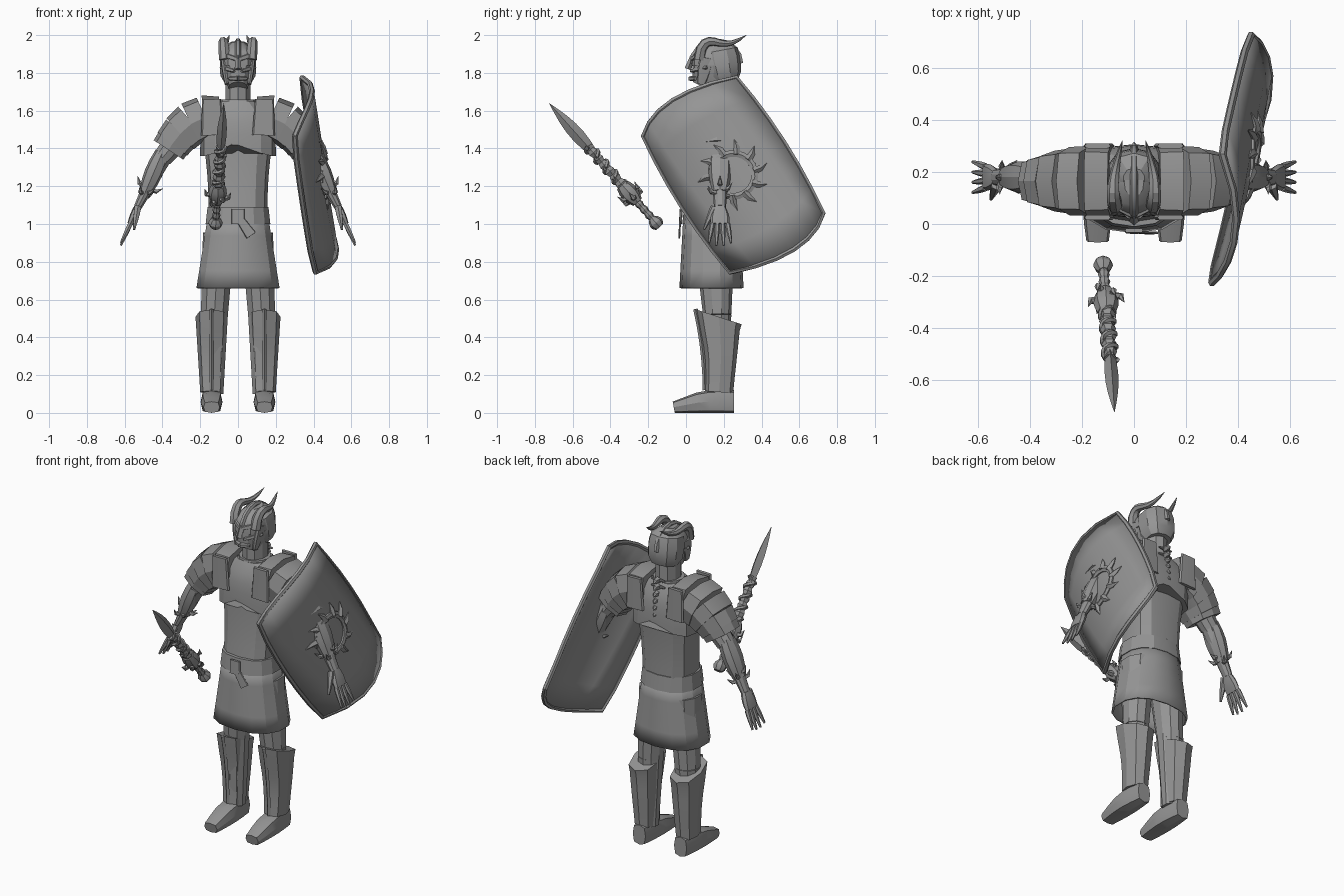
import bpy, bmesh, math
from math import sin, cos, pi, tau
from mathutils import Vector

if "Cube" in bpy.data.objects:
    bpy.data.objects.remove(bpy.data.objects["Cube"])

grey = bpy.data.materials.new("stone_grey")
grey.use_nodes = True
COLOUR = (.3, .3, .3, 1)
grey.diffuse_color = COLOUR
grey.node_tree.nodes["Principled BSDF"].inputs["Base Color"].default_value = COLOUR

X, Y, Z = Vector((1, 0, 0)), Vector((0, 1, 0)), Vector((0, 0, 1))
SLANT = Vector((.3, .5, .8))
made = []


def finish(name, bm, thickness=0):
    bmesh.ops.recalc_face_normals(bm, faces=bm.faces)
    mesh = bpy.data.meshes.new(name)
    bm.to_mesh(mesh)
    bm.free()
    mesh.materials.append(grey)
    ob = bpy.data.objects.new(name, mesh)
    bpy.context.collection.objects.link(ob)
    made.append(ob)
    if thickness:
        wall = ob.modifiers.new("thickness", 'SOLIDIFY')
        wall.thickness = thickness
        wall.offset = 0


def pair_of(size):
    return Vector((size, size)) if isinstance(size, (int, float)) else Vector(size)


def tube(name, points, sizes, sides=8, ref=Y, power=1, flip=1, thickness=0, shift=None):
    """Loft rings along a path; each size is (half along ref, half across it)."""
    points = [Vector(q) for q in points]
    bm = bmesh.new()
    rings = []
    for i, centre in enumerate(points):
        before, after = points[max(i - 1, 0)], points[min(i + 1, len(points) - 1)]
        ahead = (after - before).normalized()
        along_ref = (ref - ahead * ahead.dot(ref)).normalized()
        across_ref = ahead.cross(along_ref)
        size = pair_of(sizes[i])
        ring = []
        for k in range(sides):
            c, s = [math.copysign(abs(f(tau * k / sides)) ** power, f(tau * k / sides)) for f in (cos, sin)]
            v = centre + along_ref * size.x * c + across_ref * size.y * s
            if shift:
                v += Z * shift(i, v)
            ring.append(bm.verts.new((v.x * flip, v.y, v.z)))
        rings.append(ring)
    for low, high in zip(rings, rings[1:]):
        for k in range(sides):
            bm.faces.new((low[k - 1], low[k], high[k], high[k - 1]))
    if not thickness:
        bm.faces.new(rings[0])
        bm.faces.new(rings[-1])
    finish(name, bm, thickness)


def sweep(name, path, size, steps=5, **options):
    """Loft along a path and size, both given as functions of t from 0 to 1."""
    samples = [i / steps for i in range(steps + 1)]
    tube(name, [path(t) for t in samples], [size(t) for t in samples], **options)


def taper(name, start, end, size, end_size, bulge=0, steps=4, **options):
    start, end, size, end_size = Vector(start), Vector(end), pair_of(size), pair_of(end_size)
    sweep(name, lambda t: start.lerp(end, t),
          lambda t: size.lerp(end_size, t) * (1 + bulge * sin(pi * t)), steps, **options)


def both(build, name, *shape, **options):
    """Build the left part and its mirrored right part."""
    for flip, side in ((1, "left_"), (-1, "right_")):
        build(side + name, *shape, flip=flip, **options)


def spike(name, base, middle, tip, size, **options):
    tube(name, [base, middle, tip], [size, size * .75, .001], sides=5, **options)


# torso, breastplate, belt and skirt
taper("abdomen", (0, .14, 1.05), (0, .165, 1.45), (.135, .155), (.13, .185), bulge=-.05, sides=12, power=.75)
sweep("breastplate", lambda t: (0, .165, 1.36 + .29 * t),
      lambda t: (.142 - .05 * t ** 4, .2 - .11 * t ** 4), sides=12, power=.7,
      shift=lambda i, v: .08 * max(0, 1 - abs(v.x) / .15) if i == 0 else 0)
taper("collar_ring", (0, .165, 1.61), (0, .165, 1.66), .1, .09, sides=12)
taper("neck", (0, .17, 1.6), (0, .17, 1.78), (.085, .07), (.085, .07), sides=10)
taper("belt", (0, .135, 1), (0, .135, 1.09), (.155, .175), (.145, .165), steps=1, sides=14, power=.85)
taper("skirt", (0, .135, 1.03), (0, .135, .66), (.145, .16), (.165, .22), sides=14, power=.85, thickness=.01)
BOX = dict(steps=1, ref=X, power=.4)
taper("belt_buckle", (0, -.025, 1.08), (0, -.03, 1), (.035, .008), (.035, .008), **BOX)
taper("belt_strap", (0, -.03, 1.04), (.07, -.035, .94), (.02, .005), (.03, .005), **BOX)

# bones down the back of the neck
for k in range(6):
    bone = Vector((0, .27, 1.47 + .04 * k))
    spike("spine_bone", bone, bone + Y * .03, bone + Y * .045 - Z * .01, .02, ref=X)
    taper("spine_rib", bone - X * .045, bone + X * .045, .005, .005, bulge=1)

# skull mask and helmet
taper("skull_jaw", (0, .1, 1.72), (0, .16, 1.84), (.07, .05), (.13, .09), bulge=.08, sides=12, power=.85)
sweep("skull_crown", lambda t: (0, .16, 1.84 + .12 * t),
      lambda t: Vector((.13, .094)) * (1 - .6 * t ** 3), sides=12, power=.85)
sweep("helmet_back", lambda t: (0, .21 - .04 * t, 1.75 + .21 * t),
      lambda t: Vector((.09 + .02 * t, .1)) * (1 - .4 * (2 * t - .9) ** 4), sides=10, power=.85)
sweep("helmet_crest", lambda t: (0, .16 - .13 * cos(pi * t), 1.85 + .12 * sin(pi * t)),
      lambda t: .015, steps=8, sides=6, ref=X)
taper("nose_ridge", (0, .035, 1.89), (0, .01, 1.82), .012, .018, sides=4, ref=X)
both(taper, "brow", (0, .03, 1.87), (.09, .08, 1.9), .012, .012, bulge=.3, sides=5)
both(taper, "cheekbone", (.02, .025, 1.81), (.09, .11, 1.83), .008, .01, bulge=.5, sides=5)
both(taper, "teeth", (0, .022, 1.77), (.045, .05, 1.77), .014, .01, sides=5)
both(taper, "cheek_guard", (.08, .11, 1.88), (.06, .08, 1.74), (.035, .012), (.02, .01), bulge=.3, power=.6)
both(sweep, "horn",
     lambda t: (.07 + .02 * sin(pi * t) - .025 * t, .07 + .25 * t ** 1.4,
                1.87 + .13 * t ** .5 + .025 * sin(tau * t)),
     lambda t: .03 * (1 - t) ** .6 + .001, steps=9, sides=7, ref=X)

# legs, greaves and shoes
HIP, KNEE, ANKLE = (.1, .15, .95), (.125, .165, .52), (.13, .17, .1)
both(taper, "thigh", HIP, KNEE, (.11, .09), .075, sides=10)
both(taper, "shin", KNEE, ANKLE, .075, .055, sides=10)
both(sweep, "greave", lambda t: (.14, .175 + .01 * sin(pi * t), .11 + .4 * t),
     lambda t: (.075 + .045 * t * t, .06 + .025 * t), power=.8,
     shift=lambda i, v: (.17 - v.y) * .4 if i == 5 else 0)
both(sweep, "greave_ridge", lambda t: (.14, .1 - .05 * t * t, .12 + .43 * t), lambda t: .012, sides=4, ref=X)


def shoe_height(t):
    return .03 + .03 * min(1, 2 * t)


both(sweep, "shoe", lambda t: (.14, -.065 + .32 * t, shoe_height(t)),
     lambda t: (.043 + .015 * sin(pi * t), shoe_height(t)), power=.6, ref=X)


# overlapping shoulder plates on a falling arc
def shoulder_arc(t):
    return Vector((.09 + .27 * t, .165, 1.575 - .17 * t ** 2.5))


def shoulder_size(t):
    return Vector((.135 - .05 * t ** 3, .1 + .02 * sin(pi * t) - .01 * t))


lame_starts = [1 - (1 - k / 5) ** 1.6 for k in range(6)]
for start, end in zip(lame_starts, lame_starts[1:]):
    both(tube, "shoulder_plate", [shoulder_arc(start), shoulder_arc(end + .03)],
         [shoulder_size(start), shoulder_size(end) * 1.04], power=.6)
for y in (.025, .3):
    both(taper, "chest_flap", (.14, y, 1.66), (.135, y, 1.47), (.05, .01), (.06, .01), **BOX)

# arms
SHOULDER, ELBOW, WRIST = Vector((.3, .18, 1.47)), Vector((.4, .18, 1.35)), Vector((.53, .18, 1.09))
both(taper, "upper_arm", SHOULDER, ELBOW, .07, .055, sides=10)
both(taper, "forearm", ELBOW, WRIST, .05, (.032, .022), sides=10)
both(taper, "bracer", ELBOW + Z * .03, ELBOW.lerp(WRIST, .7), (.05, .038), (.04, .034), bulge=.35, power=.8)
cuff = ELBOW.lerp(WRIST, .6)
down_arm = (WRIST - ELBOW).normalized()
outward = down_arm.cross(Y)
for k in range(6):
    out = outward * cos(tau * k / 6) + Y * sin(tau * k / 6)
    base = cuff + down_arm * .02 * (k % 3)
    both(spike, "wrist_spike", base + out * .02, base + out * .05,
         base + out * .075 - down_arm * .03, .016, ref=SLANT)
both(taper, "wrist_band", cuff, cuff + down_arm * .03, .042, .038)

# hands
KNUCKLES = Vector((.57, .18, 1))
both(taper, "palm", WRIST, KNUCKLES, (.03, .02), (.05, .016), bulge=.2, power=.7)
for k in range(4):
    sideways = Y * (k - 1.5)
    root = KNUCKLES + sideways * .027
    tip = root + sideways * .012 + Vector((.05, 0, -.1 - .015 * sin(pi * k / 3)))
    both(taper, "finger", root, tip, .014, .006, bulge=.2, sides=6)
both(taper, "thumb", WRIST - Y * .03, KNUCKLES - Vector((.02, .085, .03)), .02, .006, bulge=.2, sides=6)

# shield, bowed across its width
SHIELD_CENTRE = Vector((.375, .25, 1.26))
LENGTHWISE, WIDTHWISE, BOW = Vector((.055, .23, -.36)), Vector((.02, .245, .155)), .08


def on_shield(u, v):
    return SHIELD_CENTRE + LENGTHWISE * u + WIDTHWISE * v + X * BOW * (1 - min(v * v, 1.1))


def board_point(i, j):
    u, v = i / 3 - 1, j / 3 - 1
    round_end, round_side = 1 - v * v, 1 - u * u
    return on_shield(u * (1 + .18 * round_end), v * (1 + .1 * round_side) + .2 * u * round_end)


bm = bmesh.new()
grid = [[bm.verts.new(board_point(i, j)) for j in range(7)] for i in range(7)]
for i in range(6):
    for j in range(6):
        bm.faces.new((grid[i][j], grid[i][j + 1], grid[i + 1][j + 1], grid[i + 1][j]))
finish("shield_board", bm, .02)
edge = [board_point(0, k) for k in range(6)] + [board_point(k, 6) for k in range(6)]
edge += [board_point(6, 6 - k) for k in range(6)] + [board_point(6 - k, 0) for k in range(6)]
tube("shield_rim", edge + edge[:2], [.015] * (len(edge) + 2), sides=6, ref=X)


# spiked ring on the shield face
def emblem_point(angle, radius):
    return on_shield(radius * cos(angle) / LENGTHWISE.length, radius * sin(angle) / WIDTHWISE.length) + X * .01


angles = [-.9 + .3 * k for k in range(19)]
tube("emblem_ring", [emblem_point(a, .115) for a in angles], [(.012, .02)] * len(angles), sides=6, ref=X)
for a in angles[1::2]:
    spike("emblem_spike", emblem_point(a, .11), emblem_point(a + .05, .15), emblem_point(a + .15, .19), .022, ref=X)

# sword floating before the body
POMMEL, TIP = Vector((-.12, -.14, .985)), Vector((-.075, -.725, 1.64))
axis = (TIP - POMMEL).normalized()
upward = axis.cross(X)


def along(t):
    return POMMEL.lerp(TIP, t)


def around(angle):
    return X * cos(angle) + upward * sin(angle)


taper("pommel", along(0), along(.07), .025, .02, bulge=.7, ref=X)
sweep("grip", lambda t: along(.05 + .2 * t), lambda t: .02 + .003 * cos(9 * pi * t), steps=9, ref=X)
taper("guard_core", along(.2), along(.34), .03, .035, bulge=.5, ref=X)
sweep("blade_spine", lambda t: along(.3 + .35 * t), lambda t: .03 + .004 * cos(14 * pi * t) - .006 * t,
      steps=14, sides=6, ref=X)
sweep("blade", lambda t: along(.6 + .4 * t),
      lambda t: Vector((.026, .036)) * (sin(pi * (.2 + .8 * t)) + .01), steps=6, sides=4, ref=X)
sweep("blade_twist", lambda t: along(.32 + .33 * t) + around(8 * pi * t) * .026,
      lambda t: .011, steps=44, sides=5, ref=SLANT)
for k in range(6):
    out, root = around(tau * k / 6), along(.235 + .03 * (k % 2))
    spike("guard_claw", root + out * .03, root + out * .06, root + out * .07 + axis * .035, .018, ref=SLANT)

# soft shading with crisp edges
bpy.ops.object.select_all(action='DESELECT')
for ob in made:
    ob.select_set(True)
bpy.context.view_layer.objects.active = made[0]
bpy.ops.object.shade_smooth_by_angle(angle=math.radians(25))
